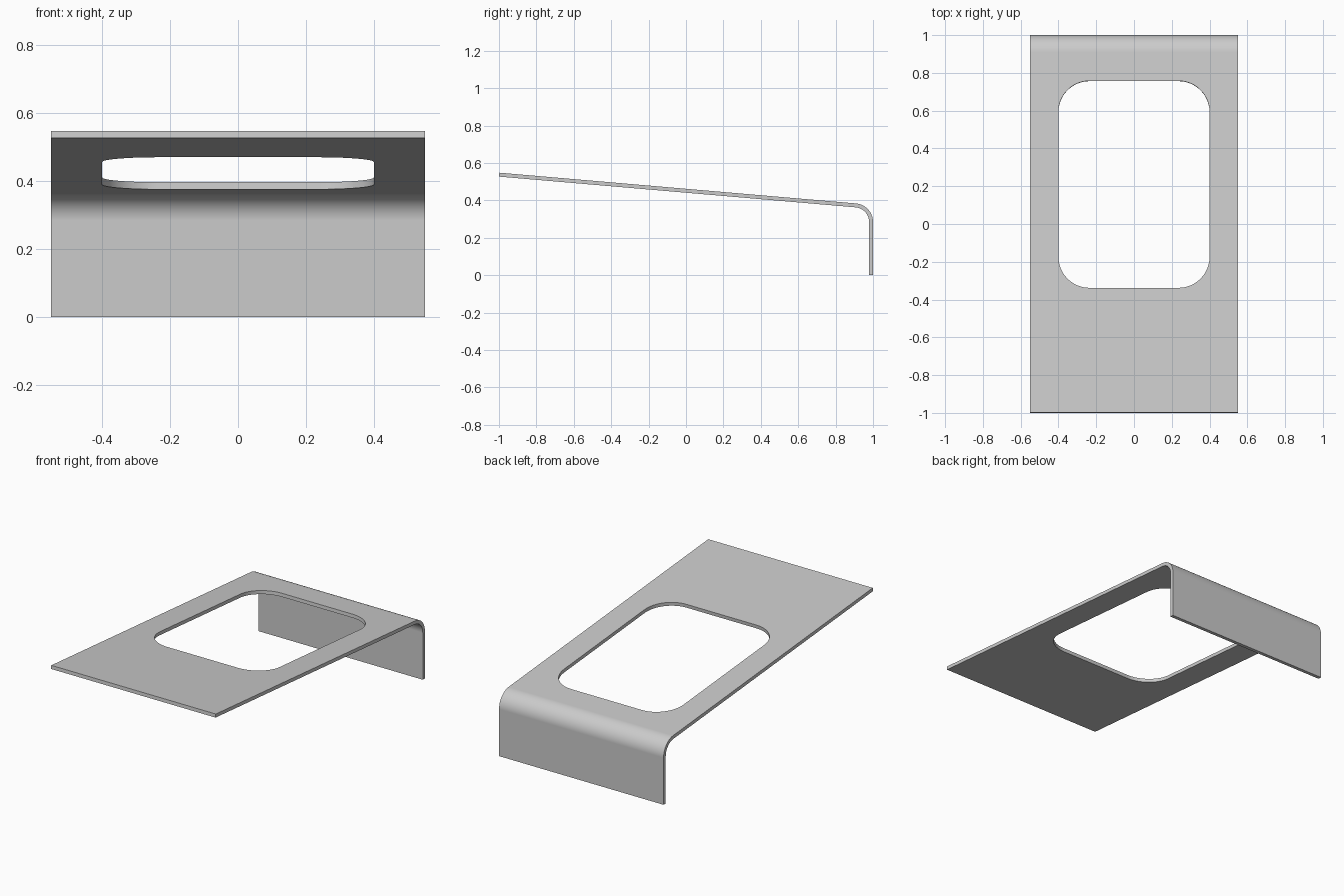
import bpy, bmesh
from math import sin, cos, pi, atan
from mathutils import Vector, Matrix

if "Cube" in bpy.data.objects:
    bpy.data.objects.remove(bpy.data.objects["Cube"])

HALF_WIDTH, THICK, TOP_Z = 0.55, 0.021, 0.548
SLOPE = 0.0862
TILT = atan(SLOPE)
BEND_R, BEND_Y = 0.1, 0.9
SEGMENTS = 16


def top_z(y):
    return TOP_Z - SLOPE * (y + 1)


def prism(name, points, offset):
    """Closed prism from an outline, extruded by the offset vector."""
    bm = bmesh.new()
    face = bm.faces.new([bm.verts.new(p) for p in points])
    ext = bmesh.ops.extrude_face_region(bm, geom=[face])
    verts = [g for g in ext["geom"] if isinstance(g, bmesh.types.BMVert)]
    bmesh.ops.translate(bm, verts=verts, vec=offset)
    bmesh.ops.recalc_face_normals(bm, faces=bm.faces)
    mesh = bpy.data.meshes.new(name)
    bm.to_mesh(mesh)
    bm.free()
    obj = bpy.data.objects.new(name, mesh)
    bpy.context.collection.objects.link(obj)
    return obj


# Bent sheet: sloping top, rounded bend, upright back flange
tangent_y = BEND_Y + BEND_R * sin(TILT)
bend_z = top_z(tangent_y) - BEND_R * cos(TILT)


def skin(depth):
    """Side profile of the sheet at a given depth below its outer surface."""
    y = -0.998 - depth * sin(TILT)
    pts = [(-HALF_WIDTH, y, top_z(-0.998) - depth * cos(TILT))]
    for i in range(SEGMENTS + 1):
        a = (pi / 2 - TILT) * (1 - i / SEGMENTS)
        r = BEND_R - depth
        pts.append((-HALF_WIDTH, BEND_Y + r * cos(a), bend_z + r * sin(a)))
    pts.append((-HALF_WIDTH, 1 - depth, 0))
    return pts


sheet = prism("bent_sheet", skin(0) + skin(THICK)[::-1], Vector((2 * HALF_WIDTH, 0, 0)))

# Rounded window, cut square to the sloping top
HOLE_X, HOLE_Y, HOLE_MID, CORNER = 0.4, 0.55, 0.21, 0.165
outline = []
for quarter, (sx, sy) in enumerate([(1, 1), (-1, 1), (-1, -1), (1, -1)]):
    for i in range(SEGMENTS + 1):
        a = (quarter + i / SEGMENTS) * pi / 2
        outline.append((sx * (HOLE_X - CORNER) + CORNER * cos(a),
                        sy * (HOLE_Y - CORNER) + CORNER * sin(a), -0.1))
cutter = prism("window_cutter", outline, Vector((0, 0, 0.2)))
cutter.hide_render = True
cutter.matrix_world = (Matrix.Translation((0, HOLE_MID, top_z(HOLE_MID)))
                       @ Matrix.Rotation(-TILT, 4, "X"))

cut = sheet.modifiers.new("window", "BOOLEAN")
cut.operation, cut.solver, cut.object = "DIFFERENCE", "EXACT", cutter
bpy.ops.object.select_all(action="DESELECT")
sheet.select_set(True)
bpy.context.view_layer.objects.active = sheet
bpy.ops.object.modifier_apply(modifier=cut.name)
bpy.data.objects.remove(cutter)

# Smooth bends with crisp edges and even flats
bpy.ops.object.shade_smooth_by_angle(angle=pi / 6)
flats = sheet.modifiers.new("even_flats", "WEIGHTED_NORMAL")
flats.keep_sharp = True

# Plain grey finish
grey = bpy.data.materials.new("light_grey")
grey.use_nodes = True
colour = (0.6, 0.6, 0.6, 1)
grey.diffuse_color = colour
grey.node_tree.nodes["Principled BSDF"].inputs["Base Color"].default_value = colour
sheet.data.materials.clear()
sheet.data.materials.append(grey)
